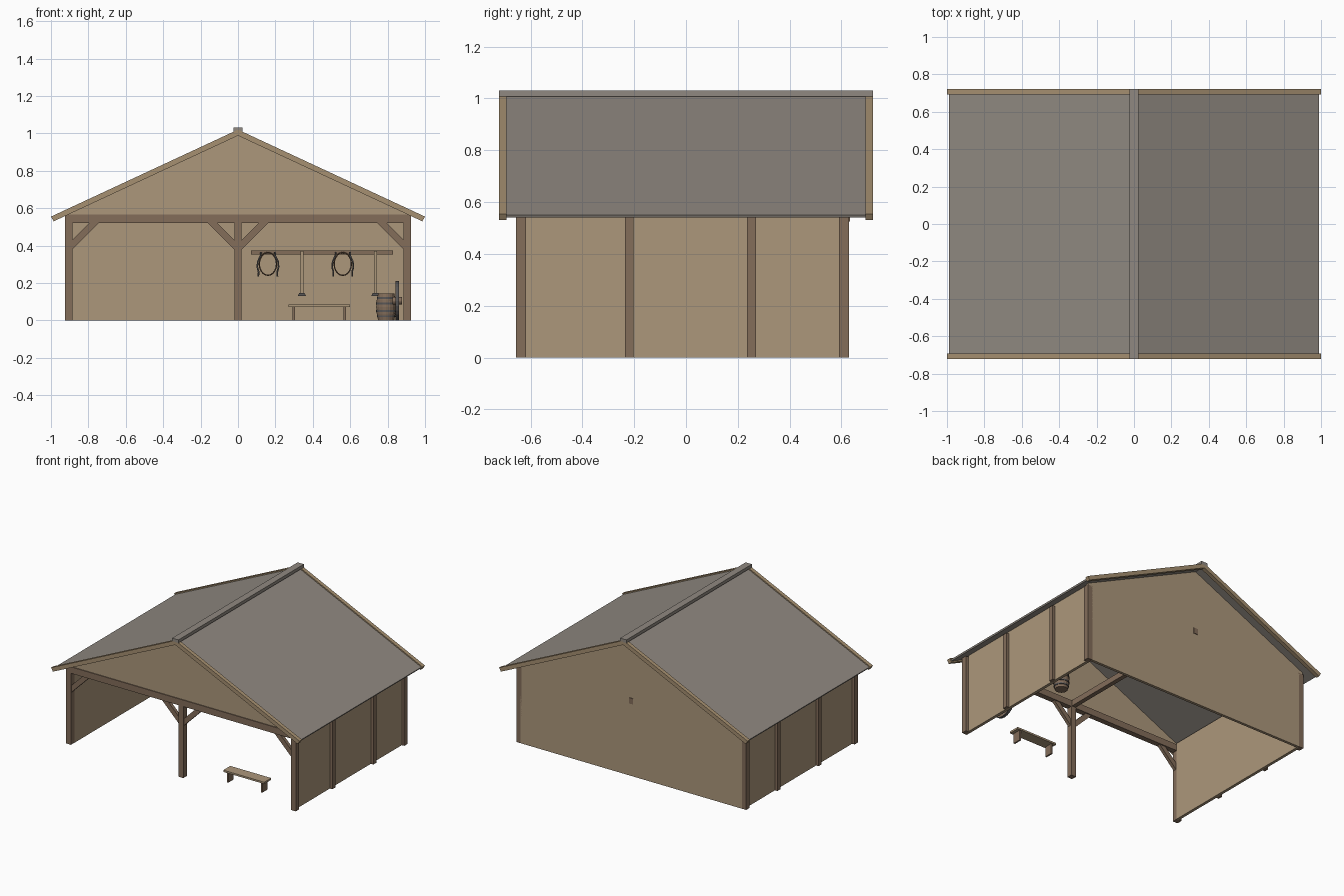
import bpy
import math
from mathutils import Vector

if "Cube" in bpy.data.objects:
    bpy.data.objects.remove(bpy.data.objects["Cube"])


def make_material(name, rgb):
    linear = [((c / 255 + 0.055) / 1.055) ** 2.4 for c in rgb] + [1]
    mat = bpy.data.materials.new(name)
    mat.use_nodes = True
    mat.diffuse_color = linear
    mat.node_tree.nodes["Principled BSDF"].inputs["Base Color"].default_value = linear
    return mat


PLANK = make_material("plank_tan", (172, 151, 123))
TRIM = make_material("trim_tan", (166, 144, 113))
TIMBER = make_material("timber_brown", (131, 109, 90))
ROOF = make_material("roof_grey", (144, 137, 129))
IRON = make_material("iron_grey", (88, 86, 86))
LEATHER = make_material("leather_brown", (104, 82, 64))


def mesh_object(name, verts, faces, mat):
    mesh = bpy.data.meshes.new(name)
    mesh.from_pydata(verts, [], faces)
    mesh.materials.append(mat)
    obj = bpy.data.objects.new(name, mesh)
    bpy.context.collection.objects.link(obj)
    return obj


def prism(name, profile, y0, y1, mat):
    """Extrude an x-z outline from y0 to y1 (outline counter-clockwise from the front)."""
    n = len(profile)
    verts = [(x, y, z) for y in (y0, y1) for x, z in profile]
    faces = [tuple(range(n)), tuple(reversed(range(n, 2 * n)))]
    faces += [(i, i + n, (i + 1) % n + n, (i + 1) % n) for i in range(n)]
    return mesh_object(name, verts, faces, mat)


def box(name, x, y, z, mat):
    return prism(name, [(x[0], z[0]), (x[1], z[0]), (x[1], z[1]), (x[0], z[1])], *y, mat)


def mirrored(name, profile, side):
    pts = [(side * x, z) for x, z in profile]
    return pts if side > 0 else pts[::-1]


def rod(name, points, radius, mat, cyclic=False):
    curve = bpy.data.curves.new(name, "CURVE")
    curve.dimensions = "3D"
    curve.bevel_depth = radius
    curve.bevel_resolution = 1
    curve.use_fill_caps = True
    spline = curve.splines.new("POLY")
    spline.points.add(len(points) - 1)
    for p, co in zip(spline.points, points):
        p.co = (*co, 1)
    spline.use_cyclic_u = cyclic
    curve.materials.append(mat)
    obj = bpy.data.objects.new(name, curve)
    bpy.context.collection.objects.link(obj)
    return obj


def lathe(name, profile, origin, mat, along_x=False, segments=16):
    """Spin closed radius-height outline around z, or around x."""
    n = len(profile)
    verts, faces = [], []
    for i in range(segments):
        a = 2 * math.pi * i / segments
        for r, h in profile:
            v = (r * math.cos(a), r * math.sin(a), h)
            if along_x:
                v = (v[2], v[0], v[1])
            verts.append(Vector(v) + Vector(origin))
        for j in range(n):
            k, m = (j + 1) % n, (i + 1) % segments
            faces.append((i * n + j, m * n + j, m * n + k, i * n + k))
    obj = mesh_object(name, verts, faces, mat)
    obj.data.validate()
    return obj


SLOPE = 0.465
FRONT, BACK = -0.657, 0.63
POST = 0.04

# Posts, side walls, braces, roof slopes and verge boards on both sides
for side, label in ((1, "left"), (-1, "right")):
    def xs(a, b):
        return tuple(sorted((side * a, side * b)))

    box(f"{label}_front_post", xs(0.885, 0.925), (FRONT, FRONT + POST), (0, 0.545), TIMBER)
    box(f"{label}_back_post", xs(0.885, 0.925), (BACK - POST, BACK), (0, 0.56), TIMBER)
    for i, y in enumerate((-0.236, 0.236)):
        box(f"{label}_middle_post_{i + 1}", xs(0.895, 0.925), (y, y + 0.034), (0, 0.56), TIMBER)
    box(f"{label}_wall", xs(0.884, 0.905), (FRONT + POST, BACK - 0.01), (0, 0.575), PLANK)

    outer = [(0.885, 0.38), (0.885, 0.43), (0.795, 0.52), (0.745, 0.52)]
    inner = [(0.02, 0.38), (0.16, 0.52), (0.11, 0.52), (0.02, 0.43)]
    for kind, shape in (("outer", outer), ("inner", inner)):
        prism(f"{label}_{kind}_brace", mirrored("", shape, side), FRONT + 0.008, FRONT + 0.032, TIMBER)

    slab = [(0, 0.998), (0.985, 0.998 - 0.985 * SLOPE), (0.99, 1.011 - 0.99 * SLOPE), (0, 1.011)]
    prism(f"{label}_roof", mirrored("", slab, side), -0.695, 0.695, ROOF)
    board = [(0, 0.988), (0.985, 0.53), (1.0, 0.555), (0, 1.02)]
    for end, y0 in (("front", -0.721), ("back", 0.693)):
        prism(f"{label}_{end}_verge_board", mirrored("", board, side), y0, y0 + 0.028, TRIM)

box("centre_post", (-0.02, 0.02), (FRONT, FRONT + POST), (0, 0.52), TIMBER)
box("front_beam", (-0.925, 0.925), (FRONT, FRONT + POST), (0.52, 0.567), TIMBER)
box("tie_beam", (-0.016, 0.016), (FRONT + POST, BACK + 0.004), (0.525, 0.567), TIMBER)
box("ridge_cap", (-0.025, 0.025), (-0.721, 0.721), (1.008, 1.031), ROOF)

# Gables and back wall
eave = 0.998 - 0.92 * SLOPE
prism("front_gable", [(-0.92, 0.565), (0.92, 0.565), (0.92, eave), (0, 0.998), (-0.92, eave)],
      FRONT + 0.006, FRONT + 0.026, PLANK)
prism("back_wall", [(-0.89, 0), (0.89, 0), (0.89, 0.55), (0.92, 0.561), (0.92, eave), (0, 0.998),
                    (-0.92, eave), (-0.92, 0.561), (-0.89, 0.55)], BACK - 0.02, BACK, PLANK)

# Bench
box("bench_seat", (0.27, 0.6), (-0.555, -0.475), (0.073, 0.086), PLANK)
for i, x in enumerate((0.292, 0.565)):
    box(f"bench_leg_{i + 1}", (x, x + 0.012), (-0.545, -0.485), (0, 0.073), TIMBER)

# Wall rack with harness collars and hanging tools
rack_y = 0.597
box("rack_rail", (0.07, 0.83), (rack_y - 0.012, BACK - 0.02), (0.352, 0.375), TIMBER)
for i, x in enumerate((0.16, 0.56)):
    hang_y = rack_y - 0.02
    ring = [(x + 0.046 * math.cos(a), hang_y, 0.302 + 0.061 * math.sin(a))
            for a in (math.tau * k / 20 for k in range(20))]
    rod(f"harness_collar_{i + 1}", ring, 0.004, LEATHER, True)
    for s, label in ((1, "left"), (-1, "right")):
        path = [(x + s * dx, hang_y - 0.006, z) for dx, z in
                ((0.036, 0.365), (0.04, 0.345), (0.054, 0.315), (0.057, 0.285), (0.05, 0.26), (0.051, 0.235))]
        rod(f"{label}_collar_bar_{i + 1}", path, 0.005, IRON)
for i, x in enumerate((0.342, 0.735)):
    box(f"tool_handle_{i + 1}", (x - 0.007, x + 0.007), (rack_y - 0.03, rack_y - 0.016), (0.145, 0.37), PLANK)
    prism(f"tool_head_{i + 1}", [(x - 0.022, 0.131), (x + 0.022, 0.131), (x + 0.014, 0.147), (x - 0.014, 0.147)],
          rack_y - 0.042, rack_y - 0.01, IRON)

# Barrel with iron hoops
spot = (0.792, 0.2, 0)
lathe("barrel", [(0, 0), (0.043, 0), (0.05, 0.035), (0.053, 0.072), (0.05, 0.11), (0.043, 0.145),
                 (0.038, 0.145), (0.038, 0.135), (0, 0.135)], spot, TIMBER)
for i, (z, r) in enumerate(((0.022, 0.05), (0.05, 0.054), (0.09, 0.054), (0.12, 0.05))):
    lathe(f"barrel_hoop_{i + 1}", [(r - 0.006, z - 0.005), (r, z - 0.005), (r, z + 0.005), (r - 0.006, z + 0.005)],
          spot, IRON)

# Cart wheel standing against the left wall
hub = Vector((0.852, -0.32, 0.105))
for name, r0, r1, half, mat in (("wheel_rim", 0.086, 0.1, 0.009, TIMBER), ("wheel_tyre", 0.1, 0.105, 0.01, IRON),
                                ("wheel_hub", 0.004, 0.02, 0.025, TIMBER)):
    lathe(name, [(r0, -half), (r1, -half), (r1, half), (r0, half)], hub, mat, True, 24)
for i in range(10):
    d = Vector((0, math.cos(math.tau * i / 10), math.sin(math.tau * i / 10)))
    rod(f"wheel_spoke_{i + 1}", [hub + d * 0.015, hub + d * 0.09], 0.005, TIMBER)
